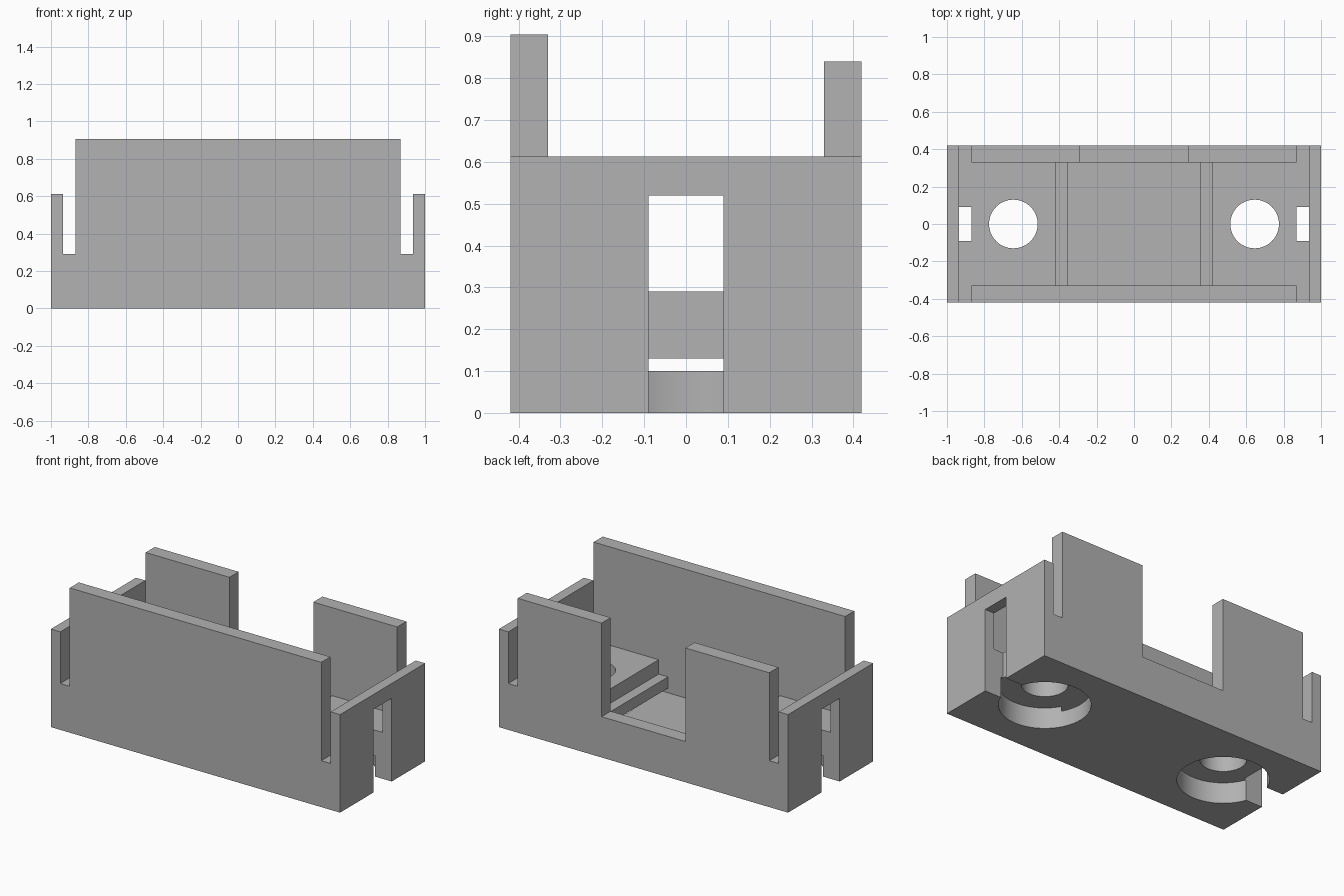
import bpy
import bmesh
from math import radians
from mathutils import Matrix, Vector

default = bpy.data.objects.get("Cube")
if default:
    bpy.data.objects.remove(default, do_unlink=True)

# Main dimensions
HALF_X, HALF_Y = 1.0, 0.42
WALL_Y = 0.33                      # inner face of the long walls
SLOT_IN, SLOT_OUT = 0.87, 0.935    # gap between long walls and end plates
PAD_Z, END_Z, BACK_Z, FRONT_Z = 0.29, 0.613, 0.84, 0.905
FLOOR_Z, LIP_LOW, LIP_HIGH = 0.10, 0.13, 0.20
FAR = 1.2                          # safely outside the body

grey = bpy.data.materials.new("plain_grey")
grey.use_nodes = True
colour = (0.445, 0.445, 0.445, 1)
grey.diffuse_color = colour
grey.node_tree.nodes["Principled BSDF"].inputs["Base Color"].default_value = colour


def make_object(name, bm):
    mesh = bpy.data.meshes.new(name)
    bm.to_mesh(mesh)
    bm.free()
    obj = bpy.data.objects.new(name, mesh)
    bpy.context.collection.objects.link(obj)
    return obj


def box(name, low, high):
    low, high = Vector(low), Vector(high)
    bm = bmesh.new()
    place = Matrix.Translation((low + high) / 2) @ Matrix.Diagonal((*(high - low), 1))
    bmesh.ops.create_cube(bm, size=1, matrix=place)
    return make_object(name, bm)


def cylinder(name, x, radius, bottom, top):
    bm = bmesh.new()
    bmesh.ops.create_cone(bm, cap_ends=True, segments=64, radius1=radius, radius2=radius,
                          depth=top - bottom,
                          matrix=Matrix.Translation((x, 0, (bottom + top) / 2)))
    return make_object(name, bm)


def cut(target, cutter):
    """Subtract the cutter from the target and discard it."""
    cutter.hide_render = True
    mod = target.modifiers.new("cut", 'BOOLEAN')
    mod.operation = 'DIFFERENCE'
    mod.solver = 'EXACT'
    mod.object = cutter
    bpy.context.view_layer.objects.active = target
    bpy.ops.object.modifier_apply(modifier=mod.name)
    bpy.data.objects.remove(cutter, do_unlink=True)


body = box("holder_body", (-HALF_X, -HALF_Y, 0), (HALF_X, HALF_Y, FRONT_Z))
body.data.materials.append(grey)

# Lower back wall and open interior above the mounting pads
cut(body, box("back_trim", (-FAR, 0, BACK_Z), (FAR, FAR, FAR)))
cut(body, box("interior", (-SLOT_OUT, -WALL_Y, PAD_Z), (SLOT_OUT, WALL_Y, FAR)))

# Central well: upper step, lower floor and the groove under the lips
cut(body, box("well_step", (-0.42, -WALL_Y, LIP_HIGH), (0.42, WALL_Y, FAR)))
cut(body, box("well_floor", (-0.355, -WALL_Y, FLOOR_Z), (0.355, WALL_Y, FAR)))
cut(body, box("sheet_groove", (-0.42, -WALL_Y, FLOOR_Z), (0.42, WALL_Y, LIP_LOW)))

# Opening in the back wall
cut(body, box("back_notch", (-0.29, 0.2, 0.255), (0.29, FAR, FAR)))

# Both ends: low end plate, wall slot, window and counterbored screw hole
for side in (-1, 1):
    def end_box(name, x0, x1, half_y, z0, z1):
        a, b = sorted((side * x0, side * x1))
        return box(name, (a, -half_y, z0), (b, half_y, z1))

    cut(body, end_box("end_trim", SLOT_IN, FAR, FAR, END_Z, FAR))
    cut(body, end_box("wall_slot", SLOT_IN, SLOT_OUT, FAR, PAD_Z, FAR))
    cut(body, end_box("end_window", SLOT_IN, FAR, 0.09, -FAR, 0.52))
    cut(body, cylinder("counterbore", side * 0.645, 0.257, -0.2, LIP_LOW))
    cut(body, cylinder("screw_hole", side * 0.645, 0.13, -0.2, 0.5))

# Smooth bores, crisp edges
bpy.ops.object.select_all(action='DESELECT')
body.select_set(True)
bpy.context.view_layer.objects.active = body
bpy.ops.object.shade_smooth_by_angle(angle=radians(30))
